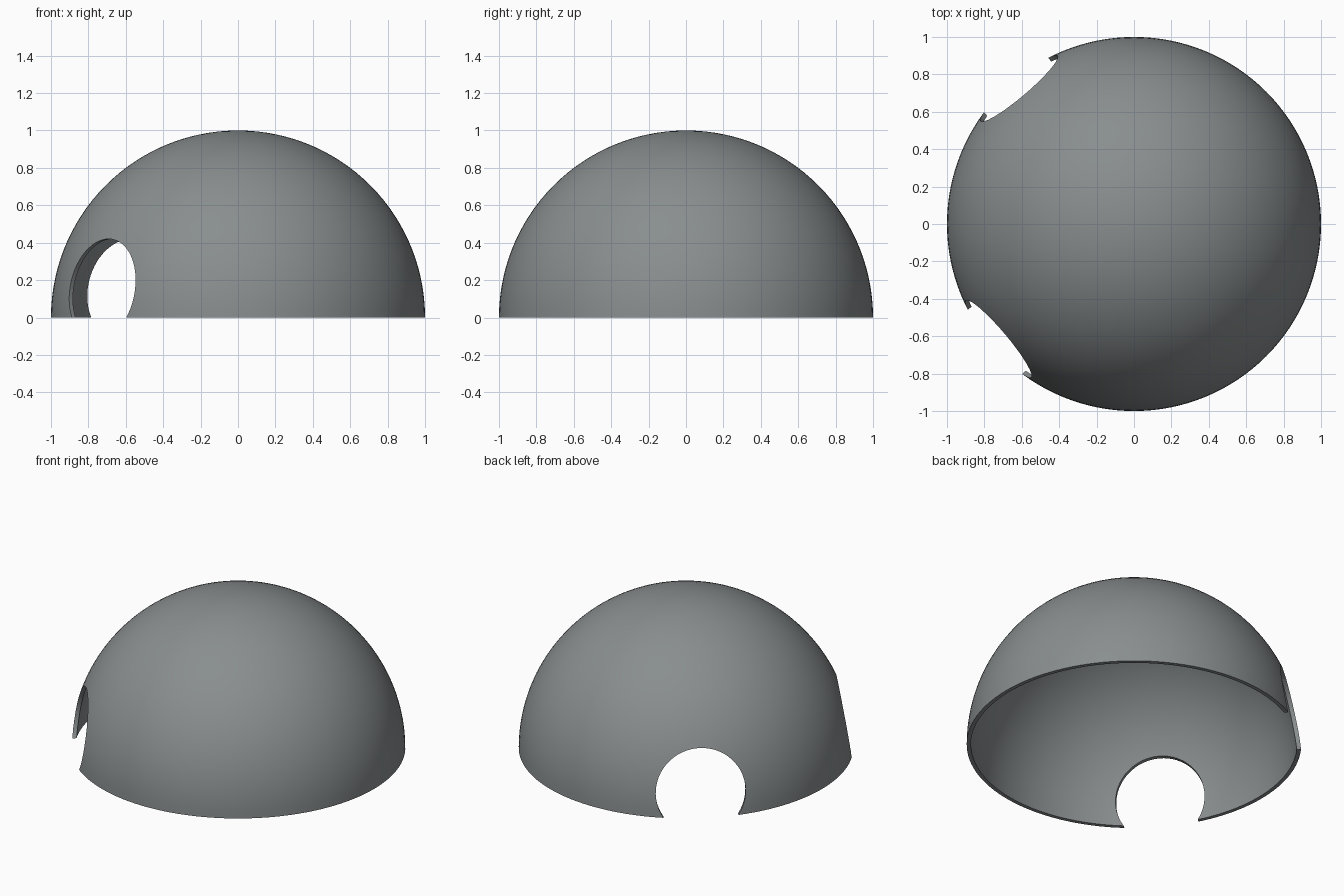
import bpy, bmesh, math
from mathutils import Vector, Matrix

if "Cube" in bpy.data.objects:
    bpy.data.objects.remove(bpy.data.objects["Cube"])

R, T = 1.0, 0.025           # dome radius and wall thickness
SEG, RINGS = 128, 30

grey = bpy.data.materials.new("dome grey")
grey.diffuse_color = (0.25, 0.27, 0.275, 1)
grey.use_nodes = True
grey.node_tree.nodes["Principled BSDF"].inputs["Base Color"].default_value = grey.diffuse_color


def make_object(name, bm):
    me = bpy.data.meshes.new(name)
    bm.to_mesh(me)
    bm.free()
    ob = bpy.data.objects.new(name, me)
    bpy.context.collection.objects.link(ob)
    return ob


# Dome shell: closed wall profile (outer arc, inner arc) revolved about z
bm = bmesh.new()


def arc(r):
    return [Vector((r * math.cos(a), 0, r * math.sin(a)))
            for a in (math.pi / 2 * i / RINGS for i in range(RINGS + 1))]


pts = arc(R) + arc(R - T)[::-1]
verts = [bm.verts.new(p) for p in pts]
edges = [bm.edges.new((verts[i], verts[i + 1])) for i in range(len(verts) - 1) if i != RINGS]
edges.append(bm.edges.new((verts[-1], verts[0])))
bmesh.ops.spin(bm, geom=verts + edges, cent=(0, 0, 0), axis=(0, 0, 1),
               angle=2 * math.pi, steps=SEG, use_duplicate=False)
bmesh.ops.remove_doubles(bm, verts=bm.verts[:], dist=1e-4)
bmesh.ops.dissolve_degenerate(bm, edges=bm.edges[:], dist=1e-5)
bmesh.ops.recalc_face_normals(bm, faces=bm.faces[:])
dome = make_object("dome_shell", bm)
dome.data.materials.append(grey)

# Two round openings, a quarter turn apart on the left side
bpy.context.view_layer.objects.active = dome
dome.select_set(True)
for angle in (130.3, 220.3):
    bm = bmesh.new()
    bmesh.ops.create_cone(bm, cap_ends=True, segments=64, radius1=0.27, radius2=0.27, depth=1.0)
    mat = (Matrix.Rotation(math.radians(angle), 4, 'Z')
           @ Matrix.Translation((1.0, 0, 0.15))
           @ Matrix.Rotation(math.pi / 2, 4, 'Y'))
    bmesh.ops.transform(bm, matrix=mat, verts=bm.verts[:])
    cutter = make_object("opening_cutter", bm)
    cutter.hide_render = True
    mod = dome.modifiers.new("opening", 'BOOLEAN')
    mod.operation = 'DIFFERENCE'
    mod.solver = 'EXACT'
    mod.object = cutter
    bpy.ops.object.modifier_apply(modifier=mod.name)
    bpy.data.objects.remove(cutter, do_unlink=True)

bpy.ops.object.shade_smooth_by_angle(angle=math.radians(35))
